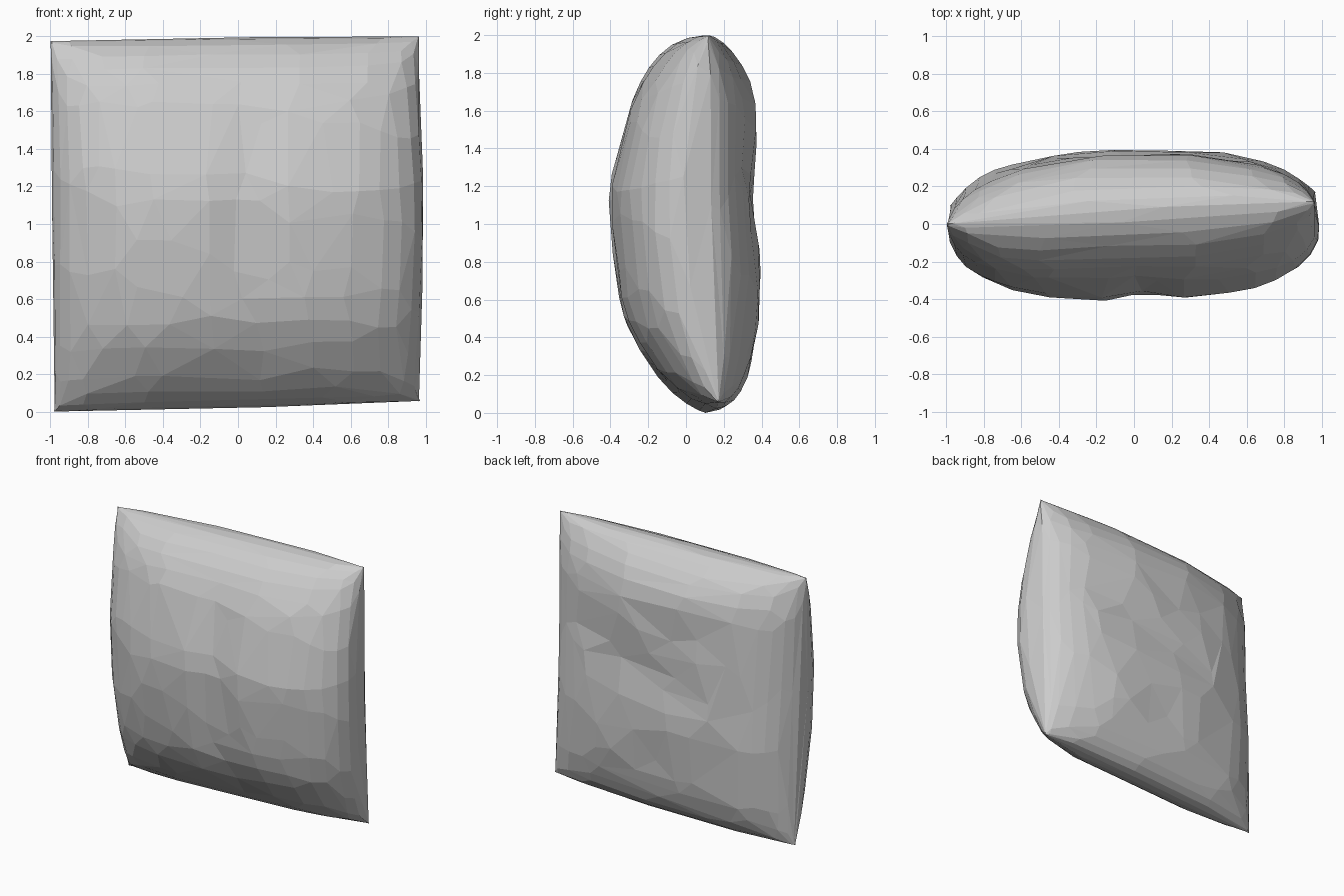
import bpy, bmesh, math
from mathutils import Vector, noise

cube = bpy.data.objects.get("Cube")
if cube:
    bpy.data.objects.remove(cube, do_unlink=True)

N = 22  # cells along each edge

# Dents (negative: bulges) in the cloth: side, x, z, width in x, width in z, depth
DENTS = [
    (-1, 0.05, 0.9, 0.13, 0.8, 0.035),
    (-1, 0.2, 0.3, 0.09, 0.2, 0.04),
    (-1, -0.8, 0.95, 0.08, 0.25, 0.03),
    (-1, 0.0, 0.42, 0.9, 0.25, -0.03),
    (-1, 0.0, 1.5, 0.9, 0.25, 0.02),
    (1, 0.0, 1.08, 0.9, 0.16, 0.03),
    (1, 0.6, 1.35, 0.25, 0.1, 0.03),
    (1, 0.2, 1.2, 0.2, 0.1, 0.03),
    (1, -0.1, 1.78, 0.9, 0.22, -0.09),
]


def mix(a, b, t):
    return a + (b - a) * t


def bilinear(bl, br, tl, tr, s, t):
    return mix(mix(bl, br, s), mix(tl, tr, s), t)


def cushion_point(u, v, side):
    """Point on the front (-1) or back (1) for u, v in -1..1."""
    s, t = (u + 1) / 2, (v + 1) / 2
    # Plump filling, fuller towards the sides than the top and bottom
    fill = math.sqrt(max(0, 1 - abs(u) ** 3) * max(0, 1 - abs(v) ** 2.1))
    # Seam outline, slightly skewed, its sides bowed to the front
    x = bilinear(-0.98, 0.97, -1.0, 0.965, s, t)
    z = bilinear(0.0, 0.055, 1.975, 2.0, s, t)
    z += 0.008 * (1 - u * u) * v
    y = bilinear(0.1, 0.17, 0.0, 0.12, s, t)
    y += 0.02 * (1 - u * u) - 0.065 * (1 - v * v)
    # The front swells past the seam on one side
    if side < 0:
        x += 0.19 * max(u, 0) ** 4 * fill * (1 - v * v)
    depth = mix(0.41, 0.49, s) if side < 0 else mix(0.36, 0.31, s)
    for d_side, dx, dz, wx, wz, amount in DENTS:
        if d_side == side:
            depth -= amount * math.exp(-((x - dx) / wx) ** 2 - ((z - dz) / wz) ** 2)
    depth += 0.022 * noise.noise(Vector((x * 3, side * 5, z * 3)))
    return Vector((x, y + side * depth * fill, z))


# Cushion: two filled sheets joined along the seam
bm = bmesh.new()
steps = [math.sin(math.pi / 2 * (2 * i / N - 1)) for i in range(N + 1)]
sheets = {}
for side in (-1, 1):
    for i, u in enumerate(steps):
        for j, v in enumerate(steps):
            on_seam = i in (0, N) or j in (0, N)
            if side == 1 and on_seam:
                sheets[side, i, j] = sheets[-1, i, j]
            else:
                sheets[side, i, j] = bm.verts.new(cushion_point(u, v, side))
    for i in range(N):
        for j in range(N):
            corners = ((i, j), (i + 1, j), (i + 1, j + 1), (i, j + 1))
            bm.faces.new([sheets[side, a, b] for a, b in corners[::-side]])
bmesh.ops.recalc_face_normals(bm, faces=bm.faces)

mesh = bpy.data.meshes.new("cushion")
bm.to_mesh(mesh)
bm.free()
cushion = bpy.data.objects.new("cushion", mesh)
bpy.context.collection.objects.link(cushion)

# Irregular flat facets
facets = cushion.modifiers.new("facets", 'DECIMATE')
facets.ratio = 0.3

# Plain grey cloth
cloth = bpy.data.materials.new("grey cloth")
cloth.use_nodes = True
colour = (0.6, 0.6, 0.6, 1)
cloth.diffuse_color = colour
shader = cloth.node_tree.nodes["Principled BSDF"]
shader.inputs["Base Color"].default_value = colour
shader.inputs["Roughness"].default_value = 0.9
mesh.materials.append(cloth)
